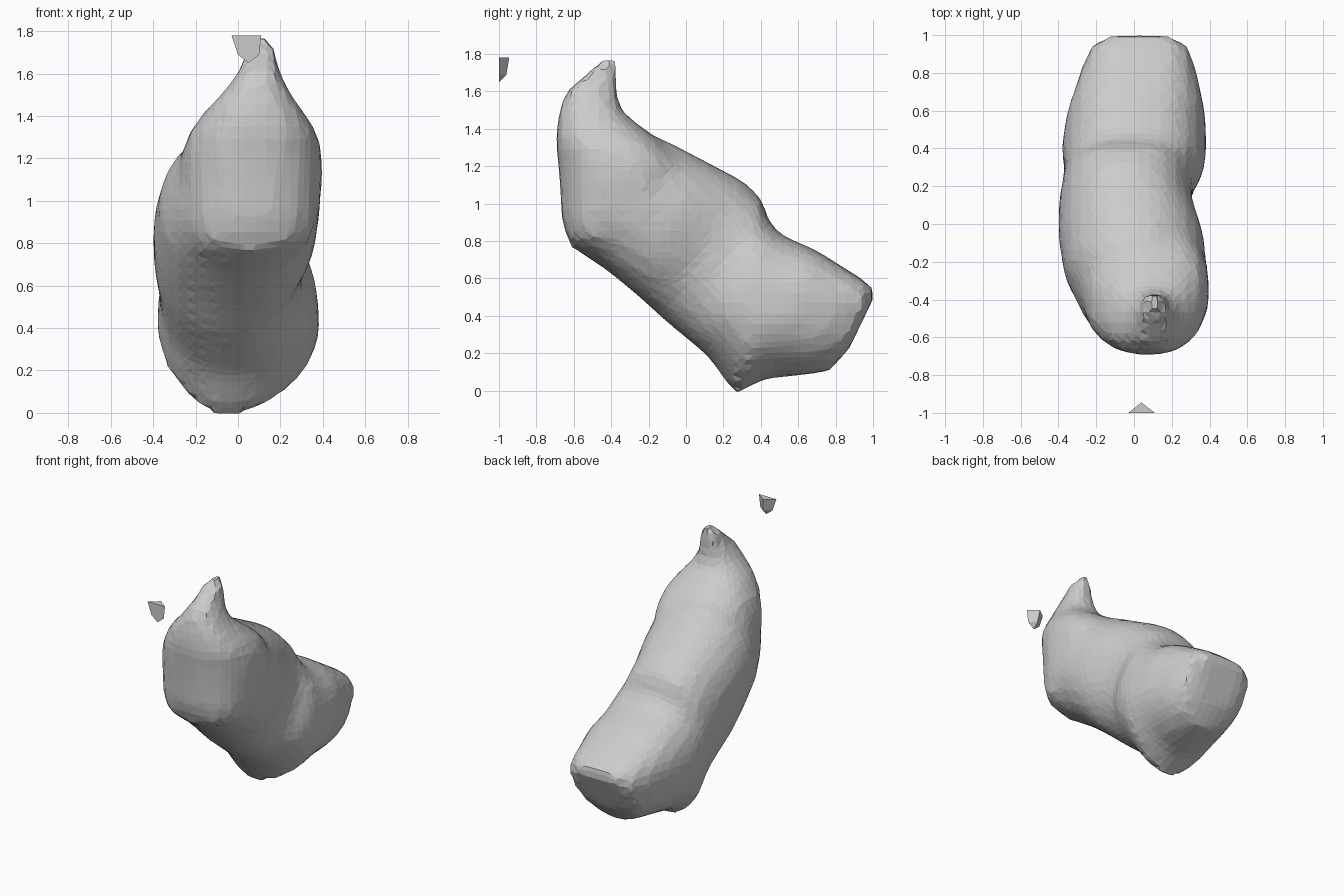
import bpy, bmesh
from math import sin, cos, pi, copysign

if "Cube" in bpy.data.objects:
    bpy.data.objects.remove(bpy.data.objects["Cube"])

N = 24


def spow(v, p):
    return copysign(abs(v) ** p, v)


def loft(bm, rings):
    """Skin a list of closed rings and cap both ends."""
    loops = [[bm.verts.new(p) for p in r] for r in rings]
    for a, b in zip(loops, loops[1:]):
        for i in range(N):
            j = (i + 1) % N
            bm.faces.new((a[i], a[j], b[j], b[i]))
    bm.faces.new(loops[0][::-1])
    bm.faces.new(loops[-1])


def tilted_ring(ty, tz, by, bz, x0, x1, n_up, n_low, skew=0):
    """Rounded section standing between a top and a bottom point."""
    ring = []
    for i in range(N):
        a = 2 * pi * i / N
        n = n_up if cos(a) >= 0 else n_low
        u, v = spow(sin(a), 2 / n), spow(cos(a), 2 / n)
        k = (1 - v) / 2
        ring.append(((x0 + x1) / 2 + (x1 - x0) / 2 * u + skew * max(0, -v) ** 3,
                     ty + (by - ty) * k, tz + (bz - tz) * k))
    return ring


def flat_ring(z, y0, y1, x0, x1, n=2.4):
    """Horizontal rounded section."""
    ring = []
    for i in range(N):
        a = 2 * pi * i / N
        ring.append(((x0 + x1) / 2 + (x1 - x0) / 2 * spow(cos(a), 2 / n),
                     (y0 + y1) / 2 + (y1 - y0) / 2 * spow(sin(a), 2 / n), z))
    return ring


def make_object(name, bm):
    bmesh.ops.recalc_face_normals(bm, faces=bm.faces)
    me = bpy.data.meshes.new(name)
    bm.to_mesh(me)
    bm.free()
    ob = bpy.data.objects.new(name, me)
    bpy.context.collection.objects.link(ob)
    return ob


# Slanted trunk: top y, z, bottom y, z, left x, right x, roundness above / below
trunk = [
    (1.005, .50, .87, .22, -.13, .19, 4, 2.3),
    (1.005, .54, .76, .10, -.22, .28, 4.5, 2.0),
    (.93, .605, .60, .08, -.28, .33, 3.3, 2.0),
    (.70, .75, .42, .06, -.36, .38, 2.7, 1.9, -.03),
    (.52, .83, .26, -.02, -.385, .385, 2.6, 1.75, -.05),
    (.45, .88, .12, .18, -.37, .37, 2.5, 2.0, -.04),
    (.41, 1.02, .00, .28, -.38, .31, 2.4, 2.2),
    (.31, 1.12, -.12, .38, -.40, .31, 2.3, 2.2),
    (.10, 1.23, -.25, .50, -.40, .37, 2.2, 2.2),
    (-.10, 1.335, -.42, .64, -.37, .39, 2.1, 2.2),
    (-.30, 1.41, -.60, .76, -.27, .38, 2.1, 2.4),
]
# Upright head tapering to a peak: z, front y, back y, left x, right x
head = [
    (.79, -.63, -.30, -.22, .33),
    (.92, -.665, -.10, -.26, .38),
    (1.10, -.675, .00, -.28, .40),
    (1.22, -.685, -.02, -.27, .395),
    (1.32, -.695, -.12, -.23, .375),
    (1.42, -.69, -.25, -.16, .31),
    (1.50, -.675, -.36, -.08, .25),
    (1.60, -.645, -.365, .00, .20),
    (1.68, -.55, -.365, .03, .18),
    (1.77, -.46, -.37, .06, .16),
]
bm = bmesh.new()
loft(bm, [tilted_ring(*s) for s in trunk])
loft(bm, [flat_ring(*s) for s in head])
body = make_object("body", bm)

# Fuse into one coarse faceted skin
rm = body.modifiers.new("fuse", 'REMESH')
rm.mode = 'VOXEL'
rm.voxel_size = 0.055
body.modifiers.new("facets", 'TRIANGULATE')

# Small loose chip floating in front
bm = bmesh.new()
for p in [(-.03, -1, 1.78), (.11, -1, 1.78), (.10, -1, 1.69), (.05, -1, 1.65),
          (0, -1, 1.69), (.04, -.945, 1.78), (.05, -.96, 1.69)]:
    bm.verts.new(p)
bmesh.ops.convex_hull(bm, input=bm.verts)
make_object("loose_chip", bm)
